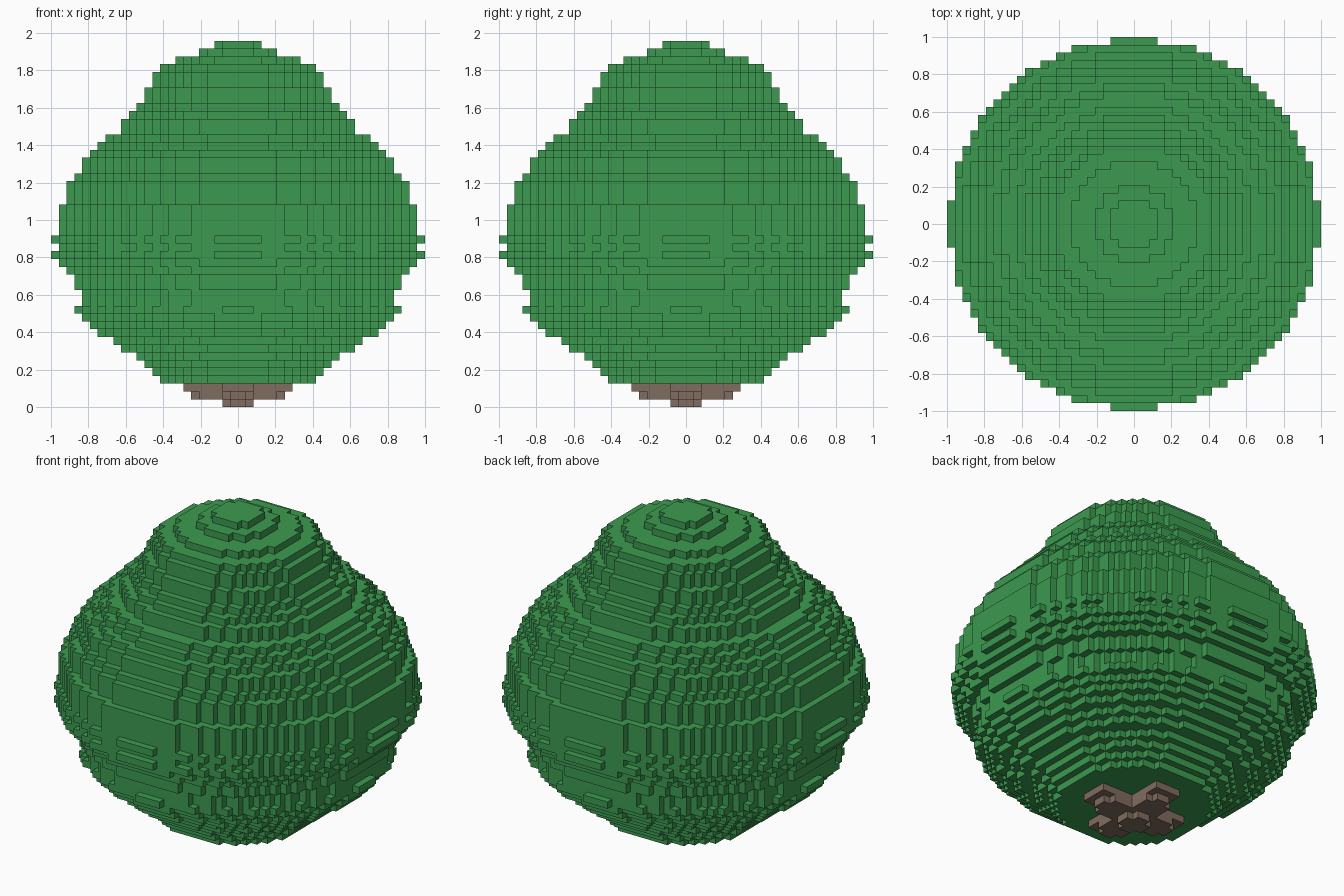
import bpy
import bmesh
import math

cube = bpy.data.objects.get("Cube")
if cube:
    bpy.data.objects.remove(cube, do_unlink=True)

CELL = 2 / 48  # size of one block


def make_material(name, rgb):
    mat = bpy.data.materials.new(name)
    mat.use_nodes = True
    mat.diffuse_color = (*rgb, 1)
    mat.node_tree.nodes["Principled BSDF"].inputs["Base Color"].default_value = (*rgb, 1)
    return mat


def disc_outline(radius):
    """Stepped outline of a disc drawn on the block grid."""
    def half_width(row):
        return round(math.sqrt(max(radius ** 2 - (row + 0.5) ** 2, 0)))

    rows = [r for r in range(-26, 26) if abs(r + 0.5) < radius and half_width(r) > 0]
    right = []
    for r in rows:
        w = half_width(r)
        if right and right[-1][0] == w:
            right[-1] = (w, r + 1)
        else:
            right += [(w, r), (w, r + 1)]
    return right + [(-x, y) for x, y in reversed(right)]


def cross_outline(length, width):
    """Plus-shaped outline with four equal arms."""
    arm = [(length, -width), (length, width), (width, width)]
    points = []
    for _ in range(4):
        points += arm
        arm = [(-y, x) for x, y in arm]
    return points


def add_prism(bm, outline, bottom, top):
    lower = [bm.verts.new((x * CELL, y * CELL, bottom * CELL)) for x, y in outline]
    upper = [bm.verts.new((x * CELL, y * CELL, top * CELL)) for x, y in outline]
    bm.faces.new(lower[::-1])
    bm.faces.new(upper)
    for i in range(len(outline)):
        j = (i + 1) % len(outline)
        bm.faces.new((lower[i], lower[j], upper[j], upper[i]))


def finish(bm, name, mat):
    mesh = bpy.data.meshes.new(name)
    bm.to_mesh(mesh)
    bm.free()
    mesh.materials.append(mat)
    obj = bpy.data.objects.new(name, mesh)
    bpy.context.collection.objects.link(obj)
    return obj


green = make_material("leaf green", (0.045, 0.323, 0.080))
brown = make_material("bark brown", (0.216, 0.150, 0.112))

# Foliage: stacked stepped discs, as (layers, radius in blocks) from the bottom up
LAYERS = [
    (1, 10.2), (1, 11.1), (1, 12.2), (1, 13.4), (1, 15), (1, 16.3), (1, 17.7),
    (1, 18.8), (1, 19.8), (1, 20.6), (2, 20.4), (2, 21.2), (1, 22.2), (1, 23),
    (1, 23.73), (1, 23.4), (1, 23.73), (4, 23.3), (3, 22.1), (1, 21.2), (2, 20.2),
    (1, 19.1), (1, 18), (1, 17), (2, 15.2), (1, 14.1), (1, 13.1), (2, 12.2),
    (2, 11.2), (1, 10.3), (1, 8.1), (1, 5), (1, 3),
]
bm = bmesh.new()
z = 3
for count, radius in LAYERS:
    add_prism(bm, disc_outline(radius), z, z + count)
    z += count
finish(bm, "foliage", green)

# Trunk foot and the four branches spreading under the foliage
bm = bmesh.new()
add_prism(bm, cross_outline(2, 1), 0, 1)
add_prism(bm, cross_outline(5, 2), 1, 2)
add_prism(bm, cross_outline(6, 1), 1, 2)
add_prism(bm, cross_outline(7, 2), 2, 3)
finish(bm, "trunk", brown)
